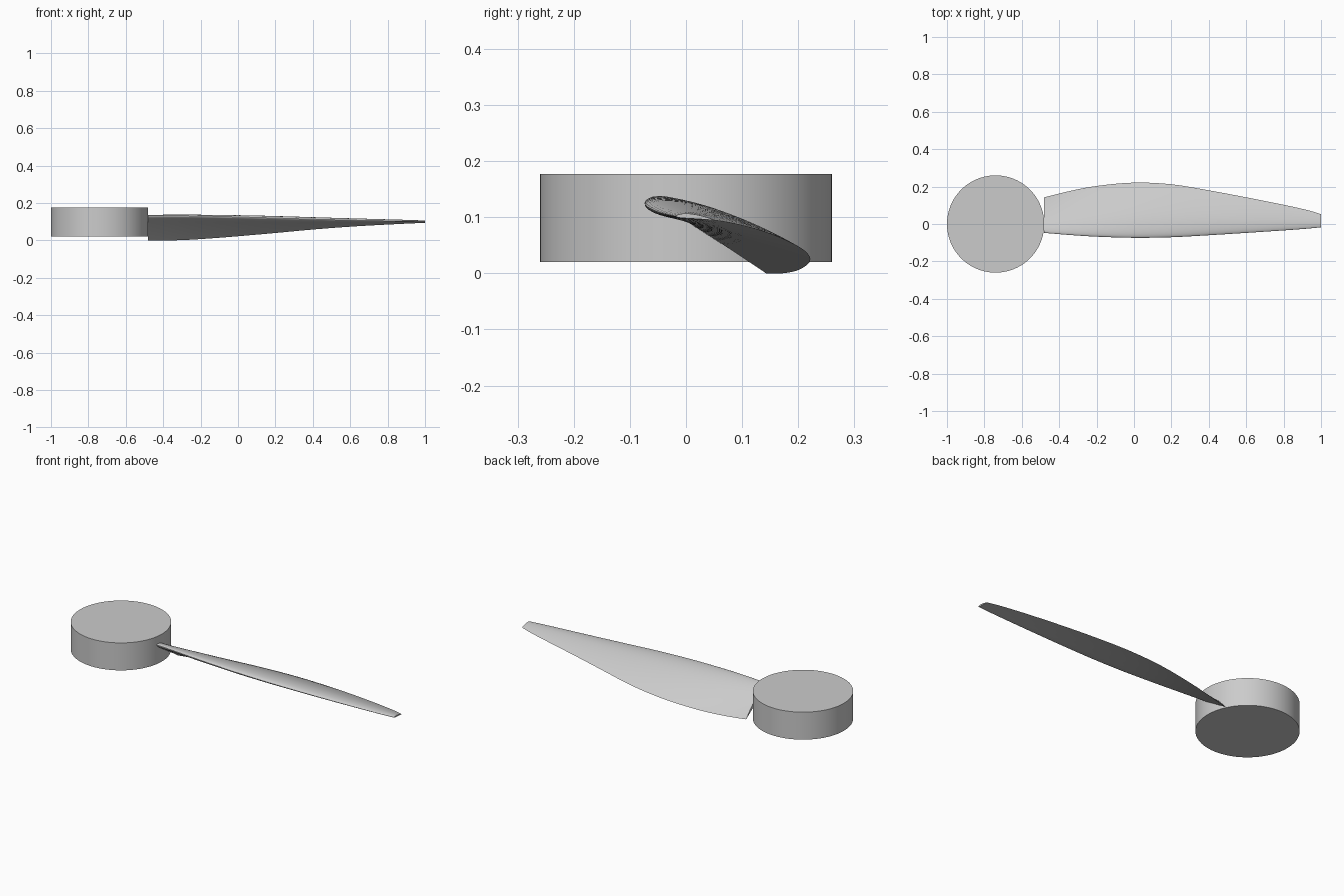
import bpy, bmesh, math
from mathutils import Vector, Matrix

cube = bpy.data.objects.get("Cube")
if cube:
    bpy.data.objects.remove(cube)

grey = bpy.data.materials.new("plain grey")
grey.use_nodes = True
grey.diffuse_color = (0.6, 0.6, 0.6, 1)
grey.node_tree.nodes["Principled BSDF"].inputs["Base Color"].default_value = (0.6, 0.6, 0.6, 1)


def finish(bm, name):
    bmesh.ops.recalc_face_normals(bm, faces=bm.faces)
    mesh = bpy.data.meshes.new(name)
    bm.to_mesh(mesh)
    bm.free()
    mesh.materials.append(grey)
    obj = bpy.data.objects.new(name, mesh)
    bpy.context.collection.objects.link(obj)
    bpy.ops.object.select_all(action='DESELECT')
    obj.select_set(True)
    bpy.context.view_layer.objects.active = obj
    bpy.ops.object.shade_smooth_by_angle(angle=math.radians(35))
    return obj


def airfoil(n, camber=0.04, peak=0.4, thick=0.12):
    """Cambered wing section on a unit chord: trailing edge, over the top, back below."""
    def point(t, side):
        x = (1 - math.cos(math.pi * t)) / 2
        half = 5 * thick * (0.2969 * math.sqrt(x) - 0.126 * x - 0.3516 * x**2
                            + 0.2843 * x**3 - 0.1036 * x**4)
        p = peak if x < peak else 1 - peak
        u = (peak - x) / p
        line = camber * (1 - u * u)
        lean = math.atan(2 * camber * u / p)
        return Vector((0, x - side * half * math.sin(lean), line + side * half * math.cos(lean)))
    upper = [point(1 - i / n, 1) for i in range(n + 1)]
    lower = [point(i / n, -1) for i in range(1, n)]
    return upper + lower


def smooth_path(points, steps):
    """Catmull-Rom curve through the stations."""
    pts = [2 * points[0] - points[1]] + points + [2 * points[-1] - points[-2]]
    out = []
    for a, b, c, d in zip(pts, pts[1:], pts[2:], pts[3:]):
        for i in range(steps):
            t = i / steps
            out.append(b + t * (c - a) / 2 + t * t * (a - 2.5 * b + 2 * c - d / 2)
                       + t**3 * (1.5 * (b - c) + (d - a) / 2))
    return out + [points[-1]]


# Hub: plain round drum
bm = bmesh.new()
bmesh.ops.create_cone(bm, cap_ends=True, segments=96, radius1=0.26, radius2=0.26, depth=0.157,
                      matrix=Matrix.Translation((-0.74, 0, 0.099)))
finish(bm, "hub")

# Blade: wing section lofted along x, pitched about its quarter chord
# Stations are position, width seen from above, pitch in degrees
stations = [Vector(s) for s in (
    (-0.48, 0.19, 35), (-0.34, 0.236, 29.3), (-0.2, 0.271, 24.5), (0, 0.295, 19.3),
    (0.2, 0.283, 15.8), (0.4, 0.24, 13), (0.6, 0.19, 10.5), (0.8, 0.137, 8.3),
    (0.93, 0.098, 6.8), (1, 0.07, 6))]
section = airfoil(24)
bm = bmesh.new()
rings = []
for x, width, pitch in smooth_path(stations, 5):
    angle = math.radians(pitch)
    turn = Matrix.Rotation(-angle, 3, 'X')
    chord = width / math.cos(angle)
    rings.append([bm.verts.new(Vector((x, 0, 0.1)) + turn @ ((p - Vector((0, 0.25, 0))) * chord))
                  for p in section])
for r, s in zip(rings, rings[1:]):
    for i in range(len(r)):
        j = (i + 1) % len(r)
        bm.faces.new((r[i], r[j], s[j], s[i]))
for end in (rings[0], rings[-1]):
    bm.faces.new(end)
finish(bm, "blade")
